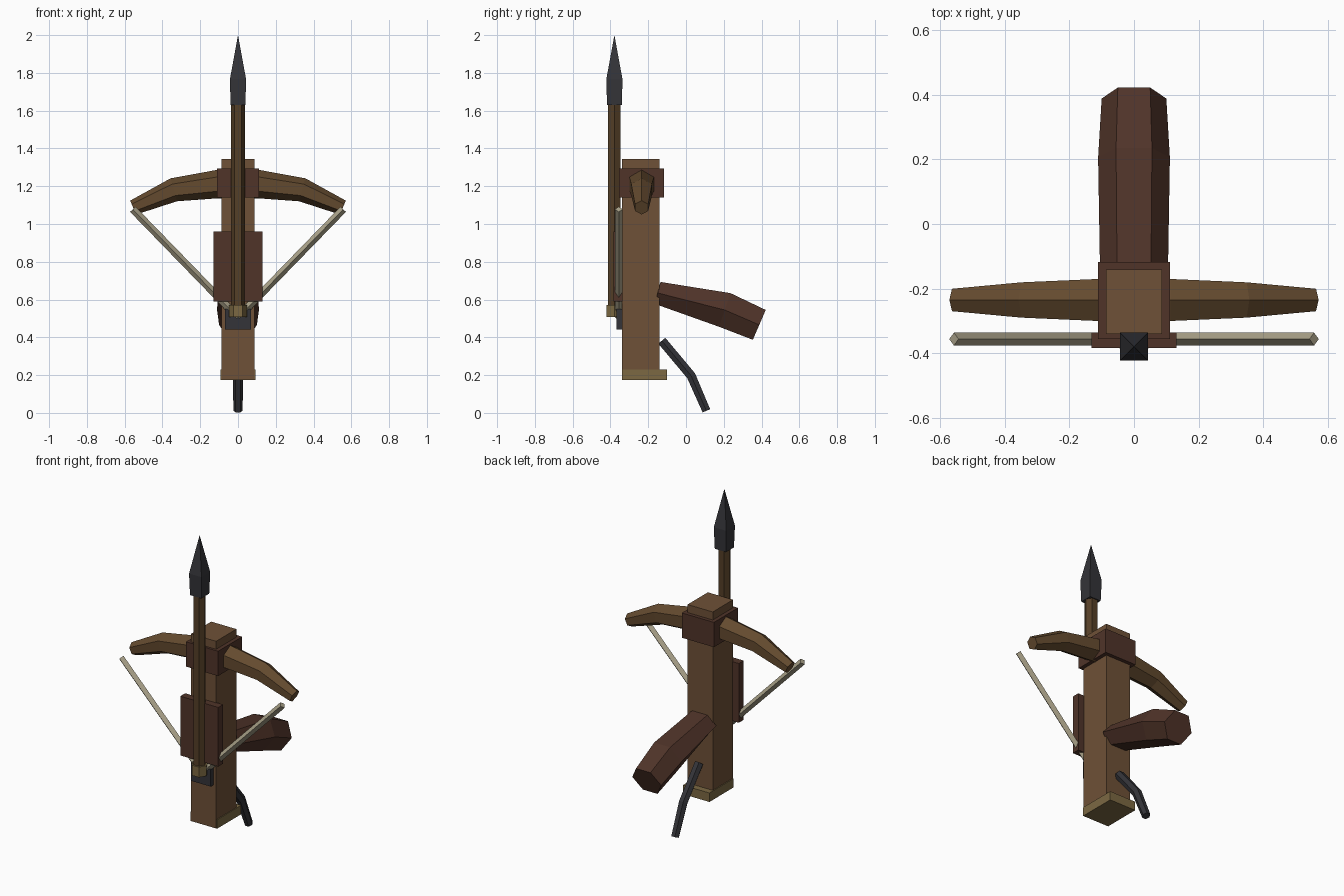
import bpy, bmesh, math
from mathutils import Vector

if "Cube" in bpy.data.objects:
    bpy.data.objects.remove(bpy.data.objects["Cube"])


def material(name, rgb):
    m = bpy.data.materials.new(name)
    m.diffuse_color = (*rgb, 1)
    m.use_nodes = True
    m.node_tree.nodes["Principled BSDF"].inputs["Base Color"].default_value = m.diffuse_color
    return m


WOOD = material("wood", (0.156, 0.082, 0.038))
LIMB = material("limb_wood", (0.127, 0.069, 0.028))
SHAFT = material("shaft_wood", (0.09, 0.05, 0.02))
DARK = material("dark_wood", (0.08, 0.034, 0.022))
OLIVE = material("pale_wood", (0.2, 0.14, 0.055))
IRON = material("iron", (0.034, 0.034, 0.04))
CORD = material("cord", (0.4, 0.36, 0.25))


def finish(name, bm, mat):
    bmesh.ops.recalc_face_normals(bm, faces=bm.faces)
    me = bpy.data.meshes.new(name)
    bm.to_mesh(me)
    bm.free()
    me.materials.append(mat)
    ob = bpy.data.objects.new(name, me)
    bpy.context.collection.objects.link(ob)
    return ob


def box(name, mat, half_x, y0, y1, z0, z1):
    bm = bmesh.new()
    bmesh.ops.create_cube(bm, size=1)
    for v in bm.verts:
        v.co = (v.co.x * 2 * half_x, (y0 + y1) / 2 + v.co.y * (y1 - y0),
                (z0 + z1) / 2 + v.co.z * (z1 - z0))
    return finish(name, bm, mat)


def sweep(name, mat, path, radii, side, sides=6, phase=0):
    """Mitred tube along path; radii = (along side axis, across it) per point."""
    bm = bmesh.new()
    pts, side, rings = [Vector(p) for p in path], Vector(side), []
    for i, p in enumerate(pts):
        a = (p - pts[i - 1]).normalized() if i else Vector()
        b = (pts[i + 1] - p).normalized() if i + 1 < len(pts) else Vector()
        across = (a + b).normalized().cross(side).normalized()
        ru, rv = radii[i]
        ring = []
        for k in range(sides):
            t = math.radians(phase) + math.tau * k / sides
            ring.append(bm.verts.new(p + side * ru * math.cos(t) + across * rv * math.sin(t)))
        rings.append(ring)
    for r, s in zip(rings, rings[1:]):
        for k in range(sides):
            j = (k + 1) % sides
            bm.faces.new((r[k], r[j], s[j], s[k]))
    bm.faces.new(rings[0])
    bm.faces.new(rings[-1])
    bmesh.ops.remove_doubles(bm, verts=bm.verts, dist=1e-5)
    return finish(name, bm, mat)


X, Y = (1, 0, 0), (0, 1, 0)

# Stock, butt plate, head block, guide plate and latch
box("stock", WOOD, 0.087, -0.34, -0.14, 0.177, 1.345)
box("butt_plate", OLIVE, 0.092, -0.338, -0.10, 0.174, 0.23)
box("head_block", DARK, 0.111, -0.355, -0.117, 1.14, 1.295)
box("guide_plate", DARK, 0.131, -0.383, -0.335, 0.59, 0.96)
box("latch", IRON, 0.068, -0.367, -0.33, 0.442, 0.55)

# Bow limbs
half = [(0.11, 1.211, 0.075), (0.34, 1.181, 0.063), (0.555, 1.087, 0.04)]
limb = [(-x, z, r) for x, z, r in reversed(half)] + half
sweep("bow_limbs", LIMB, [(x, -0.235, z) for x, z, r in limb],
      [(r, r) for x, z, r in limb], Y, phase=30)

# Bowstring, one cord per side
for s, label in ((-1, "left"), (1, "right")):
    sweep("bowstring_" + label, CORD, [(s * 0.557, -0.356, 1.078), (0, -0.356, 0.505)],
          [(0.02, 0.02)] * 2, Y, sides=4)

# Bolt: hexagonal shaft and nock, square iron head
BY = -0.379
sweep("bolt_shaft", SHAFT, [(0, BY, 0.51), (0, BY, 1.64)], [(0.038, 0.038)] * 2, X)
sweep("bolt_nock", OLIVE, [(0, BY, 0.508), (0, BY, 0.572)], [(0.048, 0.048)] * 2, X)
q = math.sqrt(2)
head = [(1.63, 0.039), (1.765, 0.043), (2.0, 0.00001)]
sweep("bolt_head", IRON, [(0, BY, z) for z, r in head],
      [(r * q, r * q) for z, r in head], X, sides=4, phase=45)

# Rear grip and trigger lever
c = math.cos(math.radians(30))
sweep("grip", DARK, [(0, -0.15, 0.635), (0, 0.205, 0.545), (0, 0.388, 0.466)],
      [(0.105, 0.06 / c), (0.111, 0.094 / c), (0.1, 0.086 / c)], X)
sweep("trigger_lever", IRON, [(0, -0.128, 0.382), (0, 0.027, 0.197), (0, 0.108, 0.011)],
      [(0.028, 0.028), (0.028, 0.028), (0.024, 0.025)], X)
